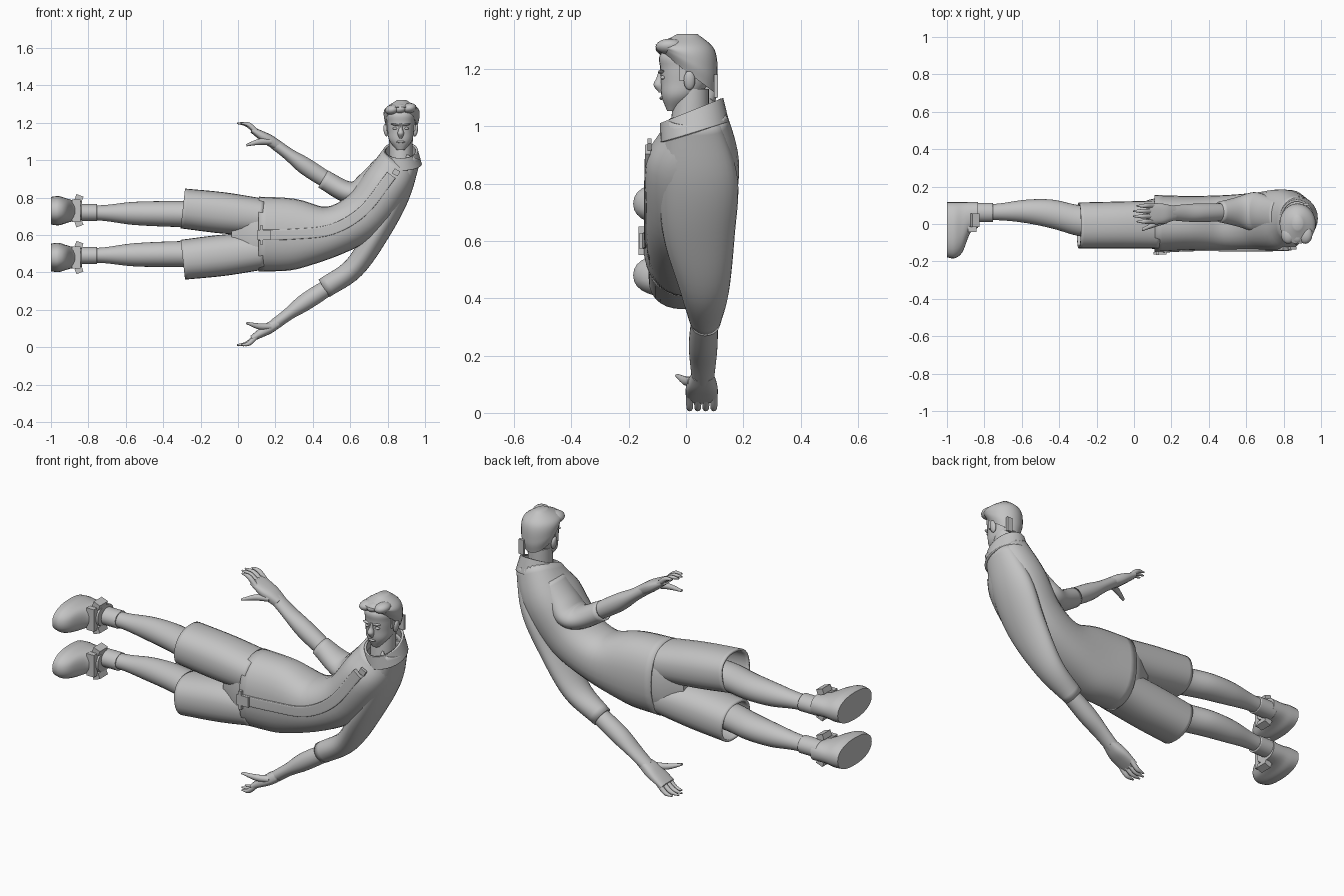
import bpy, bmesh, math
from mathutils import Matrix, Vector

cube = bpy.data.objects.get("Cube")
if cube:
    bpy.data.objects.remove(cube, do_unlink=True)

grey = bpy.data.materials.new("plain grey")
grey.use_nodes = True
tone = (0.55, 0.55, 0.55, 1)
grey.diffuse_color = tone
grey.node_tree.nodes["Principled BSDF"].inputs["Base Color"].default_value = tone

parts = []
LEG_LINE = 0.605     # height of the line between the two legs
HEAD_X = 0.87        # centre of the upright head


def finish(name, bm):
    """Turn a bmesh into a named, coloured object."""
    bmesh.ops.recalc_face_normals(bm, faces=bm.faces)
    mesh = bpy.data.meshes.new(name)
    bm.to_mesh(mesh)
    bm.free()
    mesh.materials.append(grey)
    obj = bpy.data.objects.new(name, mesh)
    bpy.context.collection.objects.link(obj)
    parts.append(obj)
    return obj


def profile(keys, t):
    """Smooth value at t along evenly spaced keys; a plain number is constant."""
    if not isinstance(keys, tuple):
        return keys
    last = len(keys) - 1
    padded = (2 * keys[0] - keys[1], *keys, 2 * keys[-1] - keys[-2])
    i = min(int(t * last), last - 1)
    t = t * last - i
    a, b, c, d = padded[i:i + 4]
    return b + (c - a) * t / 2 + (2 * a - 5 * b + 4 * c - d) * t * t / 2 \
        + (3 * b - a - 3 * c + d) * t ** 3 / 2


def signed_power(value, exponent):
    return math.copysign(abs(value) ** exponent, value)


def loft(name, x, z, width, front, back, tilt=0, power=2, sides=28, shell=0, flip=False):
    """Skin ovals along a path in x and z. Front and back are y limits.
    Flip mirrors the part across the leg line; shell leaves open cloth ends."""
    steps = 24

    def centre(t):
        height = profile(z, t)
        return Vector((profile(x, t), 0, 2 * LEG_LINE - height if flip else height))

    bm = bmesh.new()
    loops = []
    for step in range(steps + 1):
        t = step / steps
        before, after = max(step - 1, 0) / steps, min(step + 1, steps) / steps
        along = (centre(after) - centre(before)).normalized()
        across = Vector((-along.z, 0, along.x))
        near, far = profile(front, t), profile(back, t)
        loop = []
        for k in range(sides):
            angle = math.tau * k / sides
            side = signed_power(math.cos(angle), 2 / power) * profile(width, t)
            depth = signed_power(math.sin(angle), 2 / power) * (far - near) / 2
            spot = centre(t) + across * side + along * profile(tilt, t) * depth
            spot.y = (near + far) / 2 + depth
            loop.append(bm.verts.new(spot))
        loops.append(loop)
    for one, two in zip(loops, loops[1:]):
        for k in range(sides):
            bm.faces.new((one[k - 1], one[k], two[k], two[k - 1]))
    if not shell:
        bm.faces.new(loops[0])
        bm.faces.new(loops[-1])
    obj = finish(name, bm)
    if shell:
        obj.modifiers.new("cloth thickness", "SOLIDIFY").thickness = shell


def solid(name, maker, place, scale, turn, **options):
    """Scaled primitive, turned about y."""
    bm = bmesh.new()
    maker(bm, **options)
    bm.transform(Matrix.Translation(place) @ Matrix.Rotation(turn, 4, 'Y')
                 @ Matrix.Diagonal((*scale, 1)))
    finish(name, bm)


def block(name, place, scale, turn=0):
    solid(name, bmesh.ops.create_cube, place, scale, turn, size=1)


def blob(name, place, scale, turn=0):
    solid(name, bmesh.ops.create_uvsphere, place, scale, turn,
          u_segments=16, v_segments=10, radius=1)


# Jacket body curving from the hips up to the neck, with a standing collar
loft("jacket_body", x=(.11, .3, .5, .67, .8, .87), z=(.605, .605, .62, .71, .88, 1.02),
     width=(.2, .19, .135, .13, .13, .1), front=(-.15, -.14, -.14, -.14, -.14, -.08),
     back=(.155, .15, .155, .17, .185, .14), tilt=(0, 0, 0, 0, 0, .3), power=2.3, shell=.012)
loft("collar", x=HEAD_X, z=(.98, 1.055), width=(.113, .092), front=-.09,
     back=(.15, .13), tilt=(.3, .4), shell=.012)
block("collar_tab", (.92, .105, 1.14), (.03, .014, .08))

# Zip placket with its pulls
loft("zip_placket", x=(.11, .3, .5, .67, .82), z=(.6, .605, .63, .73, .92),
     width=.028, front=(-.156, -.146, -.146, -.147, -.143),
     back=(-.14, -.13, -.13, -.13, -.12), power=6)
block("zip_pull_top", (.845, -.128, .935), (.035, .014, .03), turn=.5)
block("zip_stop", (.14, -.156, .6), (.07, .014, .055))
block("zip_pull_bottom", (.125, -.156, .6), (.016, .018, .1))

# Sleeves
loft("left_sleeve", x=(.93, .85, .75, .62, .46), z=(1.02, .82, .62, .425, .315),
     width=(.05, .07, .065, .058, .055), front=(-.06, -.09, -.08, -.02, .015),
     back=(.12, .18, .17, .15, .12), shell=.01)
loft("right_sleeve", x=(.77, .7, .64, .57, .455), z=(.98, .88, .83, .835, .9),
     width=(.045, .065, .063, .057, .052), front=(-.04, -.04, .01),
     back=(.13, .17, .12), shell=.01)

# Seat of the shorts joining both legs
loft("shorts_seat", x=(.2, -.035), z=LEG_LINE, width=(.185, .19, .18, .12),
     front=(-.13, -.13, -.08), back=(.14, .13, .07), power=2.4)

for side, flip in (("left", False), ("right", True)):
    # Bare forearm and hand
    loft(side + "_forearm", x=(.52, .35, .19), z=(.345, .235, .118),
         width=(.04, .046, .045, .033, .03), front=(.02, .01, .02),
         back=(.11, .11, .098), flip=flip)
    loft(side + "_palm", x=(.215, .075), z=(.132, .047), width=(.026, .03, .024, .016),
         front=(.02, 0, 0), back=(.096, .11, .11), power=2.6, flip=flip)
    for n, gap in enumerate((.02, 0, 0, .02)):
        y = .013 + n * .028
        loft(f"{side}_finger_{n + 1}", x=(.1, gap - .005), z=(.06, .02, .012),
             width=(.014, .012, .004), front=(y - .013, y - .012, y - .004),
             back=(y + .013, y + .012, y + .004), sides=10, flip=flip)
    loft(side + "_thumb", x=(.18, .045), z=(.11, .112, .13), width=(.018, .016, .006),
         front=(.005, -.038), back=(.05, -.02), sides=12, flip=flip)

for side, flip in (("right", False), ("left", True)):
    # Shorts leg and bare leg
    loft(side + "_shorts_leg", x=(.13, -.295), z=(.695, .742), width=(.1, .11, .107),
         front=-.13, back=(.125, .115), power=2.3, shell=.012, flip=flip)
    loft(side + "_leg", x=(-.15, -.86), z=(.71, .72),
         width=(.075, .07, .067, .06, .042, .037),
         front=(-.075, -.065, -.025, .005, .02, .02),
         back=(.09, .1, .13, .13, .11, .1), flip=flip)

    # Sock and shoe
    loft(side + "_sock", x=(-.755, -.86), z=.72, width=.046, front=.01, back=.113,
         shell=.01, flip=flip)
    loft(side + "_shoe", x=(-1, -.835), z=.73, width=(.074, .078, .066, .055, .053),
         front=(-.178, -.183, -.15, -.05, -.02), back=.117, power=2.3, flip=flip)
    outward = -1 if flip else 1
    ankle = LEG_LINE + outward * .125
    block(side + "_shoe_strap", (-.865, -.028, ankle), (.045, .03, .12))
    for place, s in (("outer", outward), ("inner", -outward)):
        block(f"{side}_shoe_flap_{place}", (-.85, .02, ankle + s * .068),
              (.04, .07, .03), turn=s * .35)

# Neck, head and nose
loft("neck", x=HEAD_X, z=(.95, 1.13), width=.062, front=(-.06, -.04), back=.08)
loft("head", x=HEAD_X, z=(1.054, 1.3), width=(.02, .06, .07, .075, .074, .02),
     front=(-.066, -.085, -.088, -.09, -.09, -.03),
     back=(-.03, .04, .08, .09, .095, .04), power=2.2)
loft("nose", x=HEAD_X, z=(1.195, 1.117), width=(.007, .01, .017, .008),
     front=(-.095, -.103, -.113, -.094), back=-.075, sides=12)

# Facial features, mirrored about the head's centre
blob("lips", (HEAD_X, -.086, 1.098), (.023, .006, .006))
for side, s in (("left", 1), ("right", -1)):
    blob(side + "_eye", (HEAD_X + s * .03, -.08, 1.17), (.014, .01, .007))
    blob(side + "_brow", (HEAD_X + s * .03, -.086, 1.19), (.022, .011, .006), turn=s * -.2)
    blob(side + "_ear", (HEAD_X + s * .08, .012, 1.16), (.012, .02, .034), turn=s * .15)
    block(side + "_sideburn", (HEAD_X + s * .074, -.012, 1.19), (.012, .024, .06))

# Swept-back hair, high at the brow and low at the nape
loft("hair", x=HEAD_X + .005, z=(1.185, 1.322), width=(.08, .095, .088, .025),
     front=(-.08, -.1, -.1, -.03), back=(.1, .11, .1, .04), tilt=(-.75, -.5, -.1, 0))
for n in range(3):
    blob(f"hair_quiff_{n + 1}", (HEAD_X + (n - 1) * .045, -.056, 1.27 + n * .004),
         (.04, .05, .027), turn=-.2)

# Smooth shading that keeps the hard edges
bpy.ops.object.select_all(action='DESELECT')
for obj in parts:
    obj.select_set(True)
bpy.context.view_layer.objects.active = parts[0]
bpy.ops.object.shade_smooth_by_angle(angle=math.radians(40))
